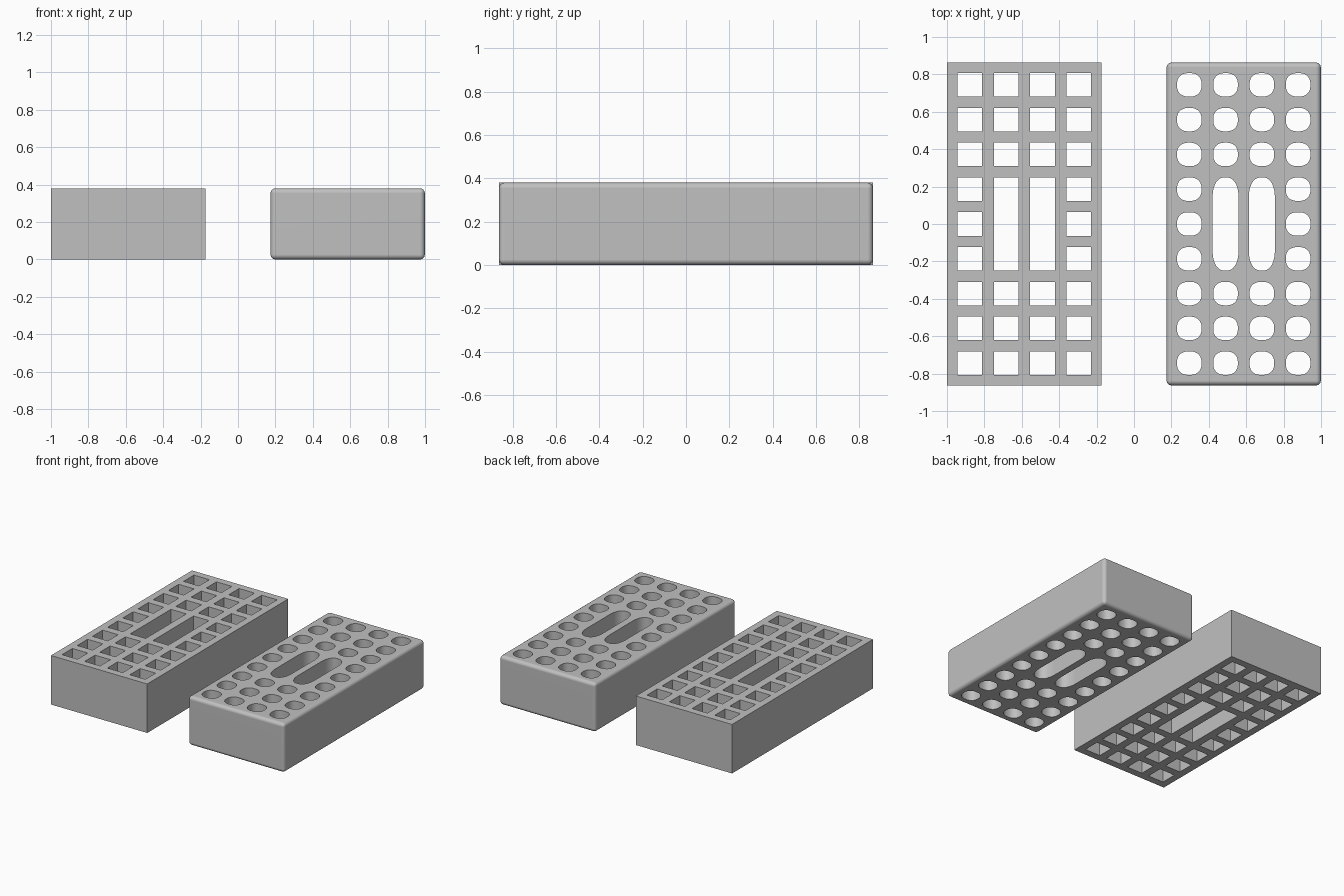
import bpy
import bmesh
from math import cos, sin, pi, radians, copysign

old = bpy.data.objects.get("Cube")
if old:
    bpy.data.objects.remove(old, do_unlink=True)

WIDTH, LENGTH, HEIGHT = 0.825, 1.726, 0.38
PITCH_X, PITCH_Y = 0.194, 0.186
HALF_X, HALF_Y = 0.066, 0.063
BRICK_X = 0.5865

grey = bpy.data.materials.new("brick grey")
grey.use_nodes = True
grey.diffuse_color = (0.53, 0.53, 0.53, 1)
grey.node_tree.nodes["Principled BSDF"].inputs["Base Color"].default_value = grey.diffuse_color


def make_object(name, bm):
    mesh = bpy.data.meshes.new(name)
    bmesh.ops.recalc_face_normals(bm, faces=bm.faces)
    bm.to_mesh(mesh)
    bm.free()
    mesh.materials.append(grey)
    obj = bpy.data.objects.new(name, mesh)
    bpy.context.collection.objects.link(obj)
    return obj


def square_outline(hx, hy, straight):
    y = hy + straight
    return [(-hx, -y), (hx, -y), (hx, y), (-hx, y)]


def round_outline(hx, hy, straight, steps=32, power=2.4):
    # Slightly squared oval, stretched along y by a straight middle
    points = []
    for i in range(steps):
        a = 2 * pi * (i + 0.5) / steps
        c, s = cos(a), sin(a)
        x = copysign(abs(c) ** (2 / power), c) * hx
        y = copysign(abs(s) ** (2 / power), s) * hy
        points.append((x, y + copysign(straight, s)))
    return points


def hole_layout():
    # Four columns of nine holes; the middle of the inner columns is one slot
    for col in range(4):
        x = (col - 1.5) * PITCH_X
        inner = col in (1, 2)
        for row in range(-4, 5):
            if not inner or abs(row) > 1:
                yield x, row * PITCH_Y, False
        if inner:
            yield x, 0, True


def make_brick(name, x, outline, slot_size, bevel):
    # Solid body
    bm = bmesh.new()
    bmesh.ops.create_cube(bm, size=1)
    bmesh.ops.scale(bm, vec=(WIDTH, LENGTH, HEIGHT), verts=bm.verts)
    bmesh.ops.translate(bm, vec=(0, 0, HEIGHT / 2), verts=bm.verts)
    if bevel:
        bmesh.ops.bevel(bm, geom=bm.edges[:], offset=bevel, segments=4,
                        profile=0.5, affect='EDGES', clamp_overlap=True)
    brick = make_object(name, bm)

    # Prisms for the holes that run right through
    bm = bmesh.new()
    for hx, hy, is_slot in hole_layout():
        loop = outline(*slot_size) if is_slot else outline(HALF_X, HALF_Y, 0)
        base = bm.faces.new([bm.verts.new((hx + px, hy + py, -0.1)) for px, py in loop])
        walls = bmesh.ops.extrude_face_region(bm, geom=[base])
        tops = [g for g in walls["geom"] if isinstance(g, bmesh.types.BMVert)]
        bmesh.ops.translate(bm, vec=(0, 0, HEIGHT + 0.2), verts=tops)
    cutter = make_object(name + "_hole_cutter", bm)
    cutter.hide_render = True

    # Cut the holes, then discard the cutter
    cut = brick.modifiers.new("holes", 'BOOLEAN')
    cut.operation = 'DIFFERENCE'
    cut.solver = 'EXACT'
    cut.object = cutter
    bpy.ops.object.select_all(action='DESELECT')
    bpy.context.view_layer.objects.active = brick
    brick.select_set(True)
    bpy.ops.object.modifier_apply(modifier=cut.name)
    bpy.data.objects.remove(cutter, do_unlink=True)

    # Soft edges on the rounded brick only
    if bevel:
        bpy.ops.object.shade_smooth_by_angle(angle=radians(35))
        weighted = brick.modifiers.new("flat faces", 'WEIGHTED_NORMAL')
        weighted.keep_sharp = True
    brick.location.x = x
    return brick


make_brick("square_hole_brick", -BRICK_X, square_outline,
           (HALF_X, HALF_Y, PITCH_Y), 0)
make_brick("round_hole_brick", BRICK_X, round_outline,
           (0.07, 0.12, 0.13), 0.026)
